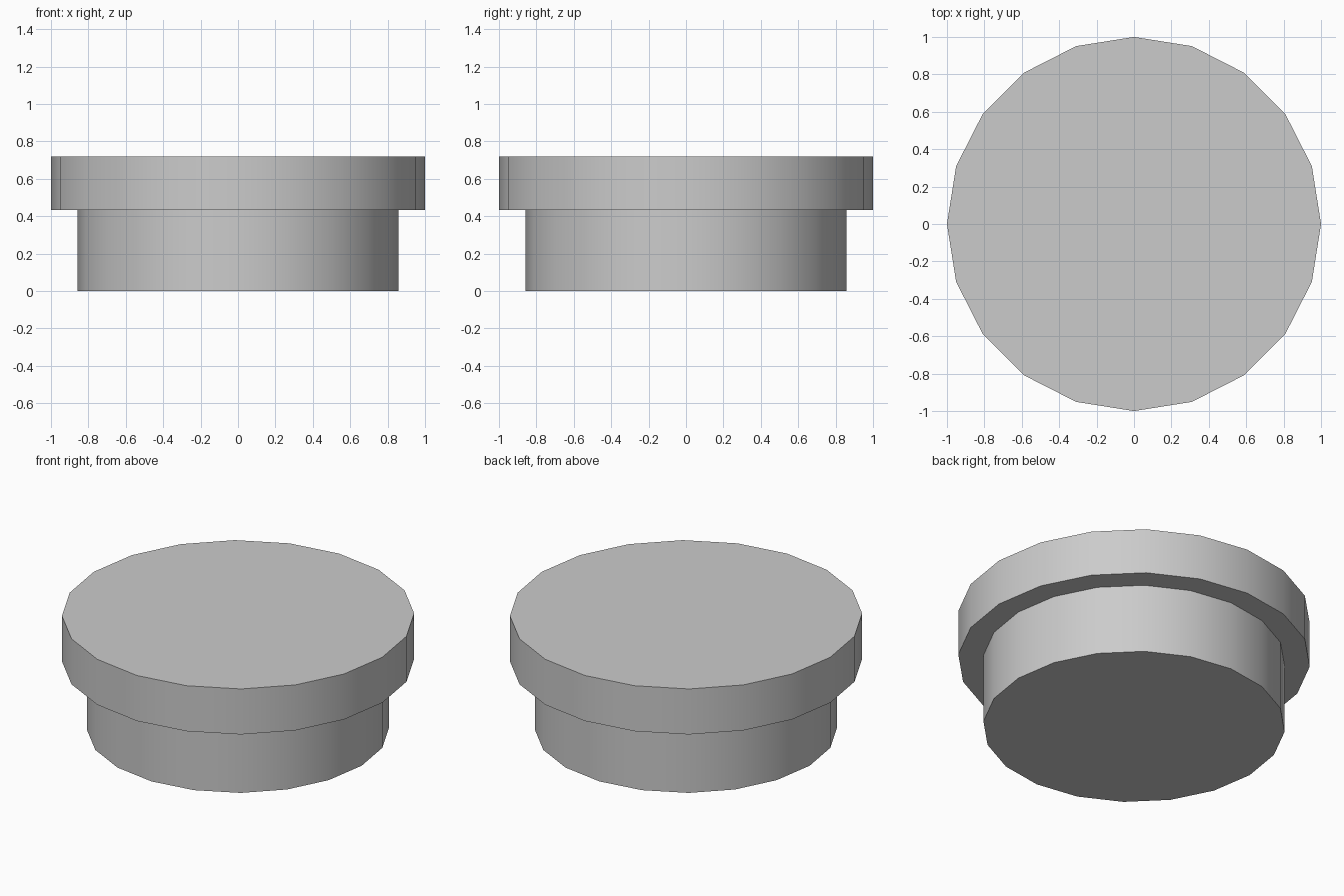
import bpy, bmesh
from math import cos, sin, tau, radians

if "Cube" in bpy.data.objects:
    bpy.data.objects.remove(bpy.data.objects["Cube"])

SIDES = 20
# Stepped outline (radius, height): narrow plug below, wide rim above
PROFILE = [(0.857, 0.0), (0.857, 0.433), (1.0, 0.433), (1.0, 0.718)]


def lathe(name, profile, sides):
    bm = bmesh.new()
    rings = [[bm.verts.new((r * cos(tau * i / sides), r * sin(tau * i / sides), z))
              for i in range(sides)] for r, z in profile]
    # Walls and the ledge under the rim
    for low, high in zip(rings, rings[1:]):
        for i in range(sides):
            j = (i + 1) % sides
            bm.faces.new((low[i], low[j], high[j], high[i]))
    # Flat bottom and top
    bm.faces.new(rings[0][::-1])
    bm.faces.new(rings[-1])
    mesh = bpy.data.meshes.new(name)
    bm.to_mesh(mesh)
    bm.free()
    obj = bpy.data.objects.new(name, mesh)
    bpy.context.collection.objects.link(obj)
    return obj


cap = lathe("stepped_round_cap", PROFILE, SIDES)

# Smooth walls, crisp rims
bpy.context.view_layer.objects.active = cap
cap.select_set(True)
bpy.ops.object.shade_smooth_by_angle(angle=radians(30))
